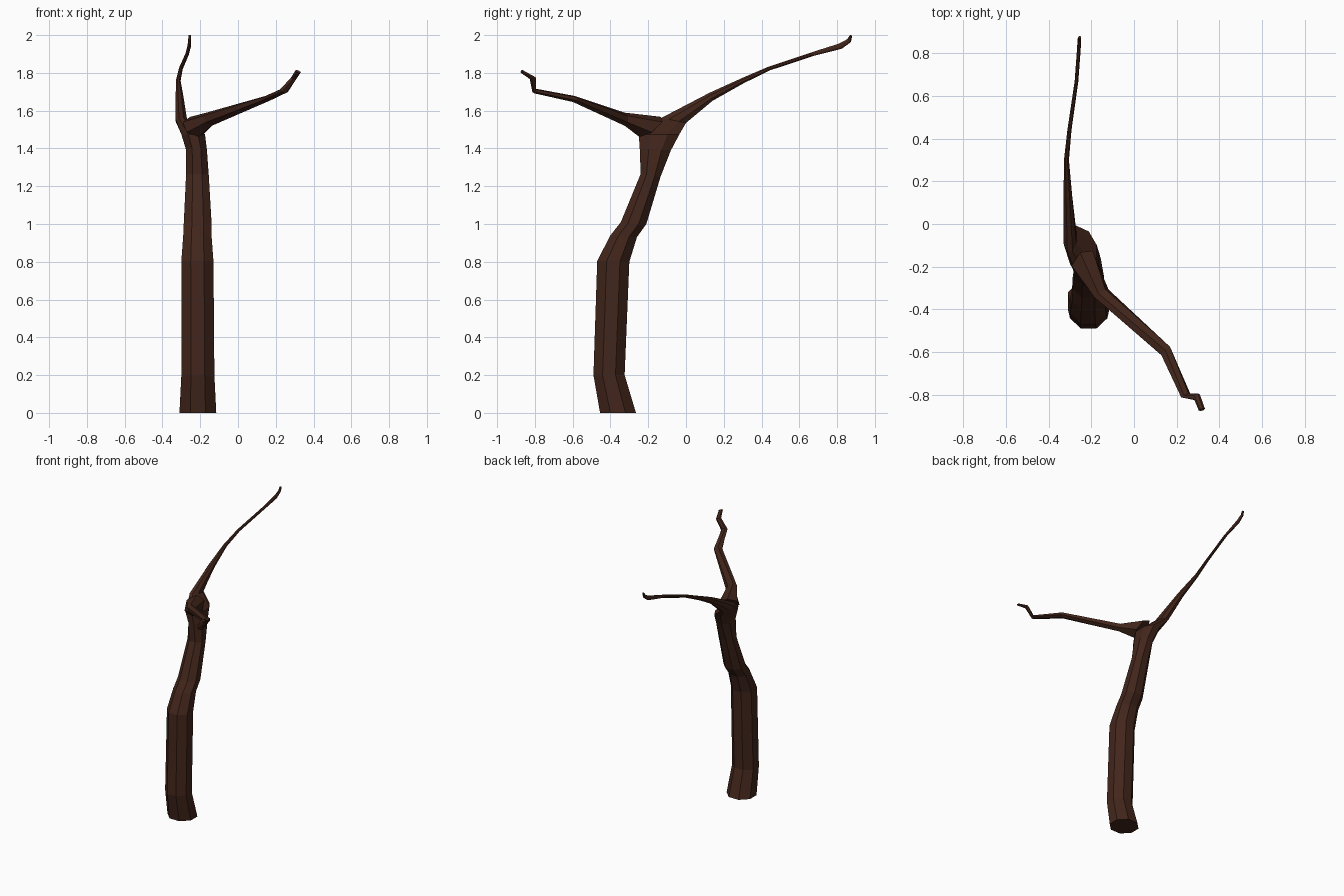
import bpy, bmesh, math
from mathutils import Vector

bark = bpy.data.materials.new("bark")
bark.diffuse_color = (0.055, 0.019, 0.011, 1)


def loft(name, rings, sides):
    """Each ring: low point, high point (opposite each other) and a half-width vector."""
    bm = bmesh.new()
    k = 1 / math.cos(math.pi / sides)
    loops = []
    for low, high, side in rings:
        low, high, side = Vector(low), Vector(high), Vector(side)
        mid, half = (low + high) / 2, (high - low) / 2
        loop = []
        for i in range(sides):
            t = (i + 0.5) * math.tau / sides
            loop.append(bm.verts.new(mid + k * (side * math.cos(t) + half * math.sin(t))))
        loops.append(loop)
    for p, q in zip(loops, loops[1:]):
        for i in range(sides):
            j = (i + 1) % sides
            bm.faces.new((p[i], p[j], q[j], q[i]))
    bm.faces.new(loops[0][::-1])
    bm.faces.new(loops[-1])
    bmesh.ops.recalc_face_normals(bm, faces=bm.faces)
    me = bpy.data.meshes.new(name)
    bm.to_mesh(me)
    bm.free()
    me.materials.append(bark)
    ob = bpy.data.objects.new(name, me)
    bpy.context.collection.objects.link(ob)


# Trunk running on into the long rear branch: x range, front (y, z), back (y, z)
trunk = [
    (-0.31, -0.115, -0.455, 0.00, -0.265, 0.00),
    (-0.30, -0.125, -0.49, 0.20, -0.325, 0.20),
    (-0.30, -0.13, -0.47, 0.805, -0.30, 0.80),
    (-0.29, -0.14, -0.40, 0.94, -0.26, 0.93),
    (-0.287, -0.14, -0.345, 1.01, -0.21, 1.00),
    (-0.275, -0.155, -0.24, 1.265, -0.135, 1.25),
    (-0.275, -0.165, -0.245, 1.40, -0.08, 1.39),
    (-0.30, -0.175, -0.25, 1.475, -0.035, 1.475),
    (-0.33, -0.27, -0.13, 1.562, 0.00, 1.535),
    (-0.33, -0.29, 0.125, 1.695, 0.14, 1.652),
    (-0.328, -0.305, 0.295, 1.772, 0.305, 1.745),
    (-0.312, -0.293, 0.437, 1.833, 0.443, 1.813),
    (-0.278, -0.261, 0.665, 1.909, 0.672, 1.889),
    (-0.267, -0.25, 0.81, 1.955, 0.825, 1.928),
    (-0.264, -0.248, 0.853, 1.978, 0.873, 1.963),
    (-0.262, -0.248, 0.868, 2.0, 0.88, 1.998),
]
loft("trunk", [(((a + b) / 2, y0, z0), ((a + b) / 2, y1, z1), ((b - a) / 2, 0, 0))
               for a, b, y0, z0, y1, z1 in trunk], 8)

# Shorter front branch, leaving the fork forwards and to the right
loft("front_branch", [
    ((-0.215, -0.235, 1.465), (-0.25, -0.14, 1.56), (0.05, 0.035, 0)),
    ((-0.14, -0.325, 1.525), (-0.165, -0.325, 1.585), (0.026, 0.018, 0)),
    ((0.15, -0.598, 1.648), (0.147, -0.592, 1.676), (0.021, 0.018, 0)),
    ((0.25, -0.805, 1.694), (0.235, -0.803, 1.716), (0.017, 0.009, 0)),
    ((0.305, -0.815, 1.765), (0.285, -0.805, 1.778), (0.008, 0.014, 0)),
    ((0.326, -0.872, 1.80), (0.31, -0.868, 1.815), (0.010, 0.005, 0)),
], 6)
